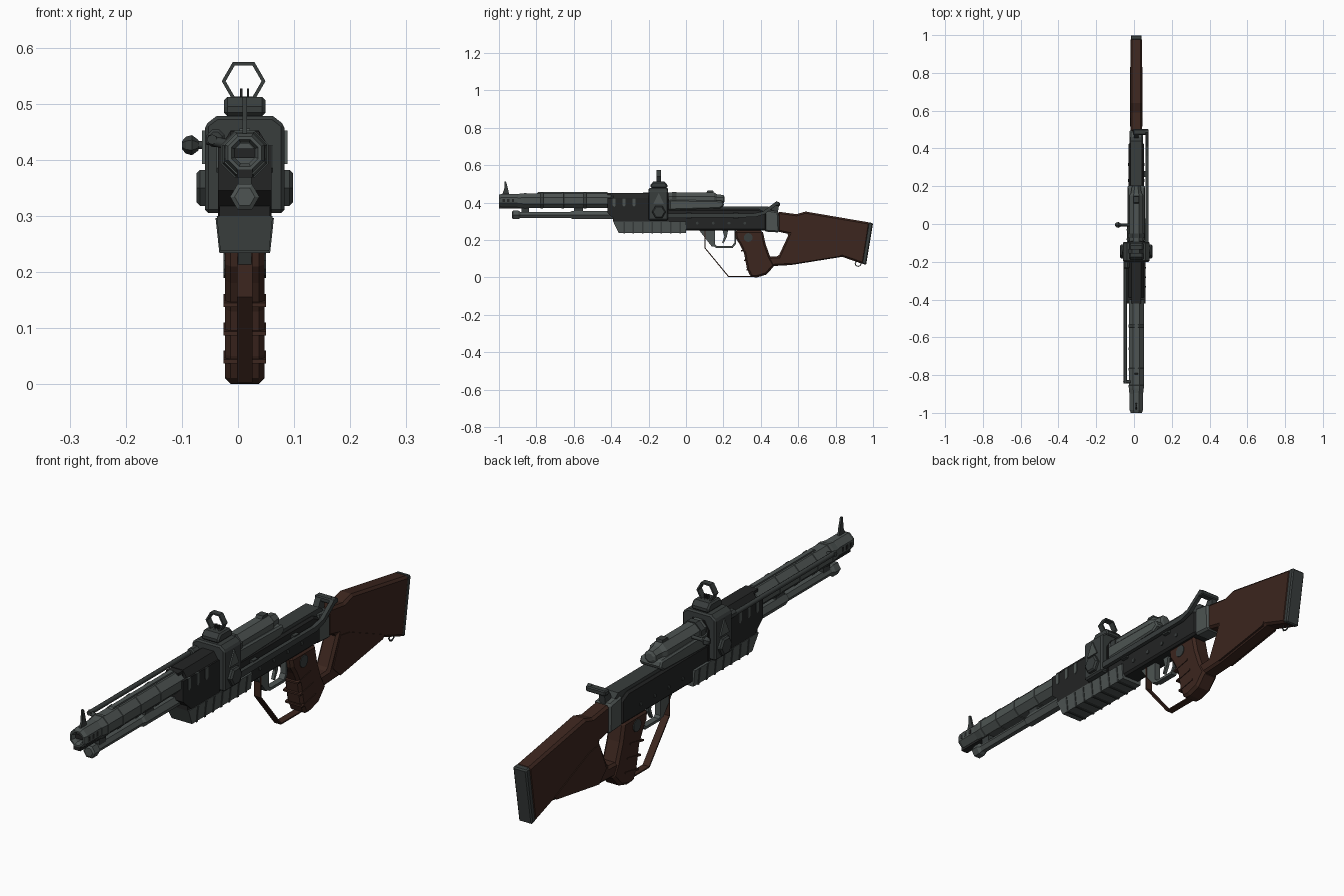
import bpy, bmesh, math
from mathutils import Vector

if "Cube" in bpy.data.objects:
    bpy.data.objects.remove(bpy.data.objects["Cube"])

C = 0.012  # lateral centre of the rifle body

def mat(name, col):
    m = bpy.data.materials.new(name)
    m.diffuse_color = (*col, 1)
    m.use_nodes = True
    m.node_tree.nodes["Principled BSDF"].inputs["Base Color"].default_value = m.diffuse_color
    return m

STEEL = mat("steel", (0.075, 0.088, 0.085))
MID = mat("gunmetal", (0.04, 0.047, 0.046))
DARK = mat("dark_metal", (0.017, 0.018, 0.018))
WOOD = mat("wood", (0.045, 0.019, 0.013))

def finish(name, bm, m, bevel=0):
    bmesh.ops.recalc_face_normals(bm, faces=bm.faces)
    me = bpy.data.meshes.new(name)
    bm.to_mesh(me)
    bm.free()
    ob = bpy.data.objects.new(name, me)
    bpy.context.collection.objects.link(ob)
    me.materials.append(m)
    if bevel:
        b = ob.modifiers.new("chamfer", 'BEVEL')
        b.width, b.segments, b.limit_method = bevel, 1, 'ANGLE'
        b.angle_limit = math.radians(50)
    return ob

def extrude(name, pts, a, b, m, axis='x', bevel=0, low=None):
    """Extrude a (y,z) profile along x, or an (x,z) profile along y. low=(z, factor) narrows below z."""
    bm = bmesh.new()
    put = (lambda p, d: (d, p[0], p[1])) if axis == 'x' else (lambda p, d: (p[0], d, p[1]))
    A, B = ([bm.verts.new(put(p, d)) for p in pts] for d in (a, b))
    bm.faces.new(A)
    bm.faces.new(B[::-1])
    for i in range(len(pts)):
        j = (i + 1) % len(pts)
        bm.faces.new((A[i], B[i], B[j], A[j]))
    if low:
        for v in bm.verts:
            if v.co.z < low[0]:
                v.co.x = C + (v.co.x - C) * low[1]
    return finish(name, bm, m, bevel)

def slab(name, pts, half, m, **k):
    return extrude(name, pts, C - half, C + half, m, **k)

def box(name, x, y, z, m, bevel=0):
    return extrude(name, [(y[0], z[0]), (y[1], z[0]), (y[1], z[1]), (y[0], z[1])], x[0], x[1], m, bevel=bevel)

def lathe(name, prof, centre, m, n=8, axis='y', turn=0.5, closed=False):
    """Spin (position, radius) pairs round an axis; closed joins the last ring to the first."""
    bm = bmesh.new()
    rings = []
    for d, r in prof:
        ring = []
        for i in range(n):
            t = 2 * math.pi * (i + turn) / n
            u, w = r * math.cos(t), r * math.sin(t)
            co = (u, d, w) if axis == 'y' else (d, u, w) if axis == 'x' else (u, w, d)
            ring.append(bm.verts.new(Vector(co) + Vector(centre)))
        rings.append(ring)
    pairs = list(zip(rings, rings[1:])) + ([(rings[-1], rings[0])] if closed else [])
    for p, q in pairs:
        for i in range(n):
            j = (i + 1) % n
            bm.faces.new((p[i], p[j], q[j], q[i]))
    if not closed:
        bm.faces.new(rings[0])
        bm.faces.new(rings[-1])
    return finish(name, bm, m)

def rod(name, path, r, m, res=2, cyclic=False):
    cu = bpy.data.curves.new(name, 'CURVE')
    cu.dimensions, cu.bevel_depth, cu.bevel_resolution, cu.use_fill_caps = '3D', r, res, True
    s = cu.splines.new('POLY')
    s.points.add(len(path) - 1)
    for p, co in zip(s.points, path):
        p.co = (*co, 1)
    s.use_cyclic_u = cyclic
    ob = bpy.data.objects.new(name, cu)
    bpy.context.collection.objects.link(ob)
    cu.materials.append(m)
    return ob

# Barrel with flared hollow muzzle, collars and under-rib
lathe("barrel", [(-0.9, .039), (-0.87, .043), (-0.4, .043), (-0.4, .02), (-0.9, .02)], (C, 0, .41), STEEL, closed=True)
lathe("muzzle", [(-1, .032), (-.985, .038), (-.9, .038), (-.88, .03), (-.88, .02), (-.985, .02), (-1, .026)],
      (C, 0, .412), STEEL, closed=True)
for y in (-.86, -.77, -.66, -.54):
    lathe("barrel_collar", [(y - .008, .04), (y - .006, .0455), (y + .006, .0455), (y + .008, .04)], (C, 0, .41), STEEL)
slab("muzzle_under_rib", [(-1, .368), (-.84, .368), (-.84, .385), (-1, .385)], .014, DARK)
for y in (-.975, -.95, -.925):
    box("muzzle_vent", (C - .036, C + .036), (y - .006, y + .006), (.403, .42), DARK)
slab("barrel_top_rib", [(-.8, .445), (-.42, .445), (-.42, .456), (-.79, .456)], .009, STEEL)

# Front sight blade
slab("front_sight", [(-.985, .44), (-.945, .44), (-.952, .475), (-.962, .512), (-.97, .512), (-.972, .47)], .004, MID)

# Tube under the barrel
lathe("lower_tube", [(-.93, .018), (-.925, .026), (-.895, .026), (-.885, .018), (-.62, .018), (-.61, .024), (-.38, .024)],
      (C, 0, .334), STEEL, n=6, turn=0)
slab("tube_bracket", [(-.88, .34), (-.84, .34), (-.84, .39), (-.88, .39)], .012, MID)
slab("tube_rear_bracket", [(-.6, .34), (-.55, .34), (-.55, .39), (-.6, .39)], .012, MID)

# Operating rod on the left
rod("left_rod", [(-.046, -.845, .436), (-.046, -.18, .436)], .009, MID)
rod("left_rod_crank", [(-.055, -.835, .436), (C, -.835, .42)], .009, MID)
lathe("left_rod_socket", [(-.235, .012), (-.23, .017), (-.18, .017)], (-.04, 0, .438), MID)

# Vented handguard
hx, top = .045, .452
extrude("handguard", [(C - hx, .3), (C + hx, .3), (C + hx, .42), (C + .025, top), (C - .025, top), (C - hx, .42)],
        -.39, -.09, DARK, axis='y')
slab("handguard_cheek", [(-.42, .345), (-.37, .3), (-.2, .3), (-.2, .425), (-.42, .425)], .048, DARK)
slab("handguard_nose", [(-.42, .36), (-.38, .36), (-.38, .45), (-.42, .45)], .026, DARK)
for i in range(3):
    y = -.392 + i * .053
    slab("handguard_slot", [(y, .385), (y + .008, .377), (y + .016, .385), (y + .016, .425), (y, .425)], .05, STEEL)

# Ribbed forend
slab("forend", [(-.39, .3), (-.36, .237), (0, .237), (0, .3)], .05, STEEL, low=(.26, .87))
for i in range(7):
    y = -.335 + i * .05
    slab("forend_rib", [(y, .296), (y, .234), (y + .008, .234), (y + .008, .296)], .052, MID, low=(.26, .87))

# Central sight block with side discs and plates
w = .071
extrude("central_block", [(C - w, .305), (C + w, .305), (C + w, .462), (C + .05, .478), (C - .05, .478), (C - w, .462)],
        -.2, -.095, MID, axis='y', bevel=.006)
for s in (-1, 1):
    lathe("side_disc", [(s * .06, .037), (s * .08, .037), (s * .086, .03)], (C, -.145, .35), MID, n=6, turn=0, axis='x')
    a, b = sorted((C + s * .07, C + s * .076))
    extrude("side_triangle", [(-.175, .392), (-.118, .392), (-.146, .452)], a, b, STEEL)
slab("sight_base", [(-.19, .478), (-.1, .478), (-.1, .495), (-.115, .512), (-.175, .512), (-.19, .495)], .037, MID, bevel=.006)
for s in (-1, 1):
    box("sight_pin", (C + s * .006 - .002, C + s * .006 + .002), (-.15, -.138), (.51, .527), DARK)

# Hexagonal ring sight
lathe("ring_sight", [(-.012, .039), (.012, .039), (.012, .032), (-.012, .032)], (.01, -.145, .54), MID, n=6, turn=0, closed=True)

# Receiver
slab("receiver_lower", [(-.2, .25), (.43, .25), (.43, .345), (.39, .365), (-.2, .365)], .04, DARK, bevel=.008)
slab("receiver_upper", [(-.1, .355), (.43, .35), (.46, .362), (.44, .378), (-.1, .378)], .03, MID)
slab("receiver_tang", [(.42, .245), (.5, .24), (.495, .352), (.42, .365)], .036, STEEL, bevel=.008)
for i in range(4):
    lathe("receiver_stud", [(-.043, .008), (.043, .008)], (C, .06 + i * .085, .29), MID, n=6, axis='x')

# Bolt housing with rear cap
slab("bolt_housing", [(-.09, .36), (.18, .368), (.205, .385), (.195, .41), (-.09, .415)], .046, STEEL, bevel=.006)
lathe("bolt_cylinder", [(-.1, .04), (.15, .04), (.165, .03), (.2, .025), (.205, .015)], (C, 0, .417), STEEL)
slab("bolt_rear_lug", [(.1, .44), (.15, .44), (.145, .464), (.115, .464)], .014, MID)
lathe("bolt_band", [(-.075, .046), (-.05, .046)], (C, 0, .415), MID)

# Bolt handle with faceted knob
rod("bolt_handle", [(-.07, -.005, .426), (0, -.005, .426)], .007, MID)
lathe("bolt_knob", [(-.1, .007), (-.093, .015), (-.082, .018), (-.07, .009)], (0, -.005, .426), MID, n=6, axis='x')

# Lever bar on the right, rising to the rear
slope = [(-.1, .318), (.37, .322), (.42, .338), (.5, .398), (.485, .408), (.41, .352), (.36, .342), (-.1, .342)]
extrude("lever_bar", slope, .062, .078, MID)
box("lever_crossbar", (-.005, .078), (.472, .502), (.382, .402), MID, bevel=.004)
slab("lever_post", [(.44, .34), (.49, .34), (.5, .4), (.475, .4)], .012, MID)
for y in (.0, .25):
    box("lever_guide", (.045, .066), (y, y + .03), (.315, .346), MID)

# Trigger group
slab("guard_front", [(.07, .252), (.15, .252), (.15, .165), (.138, .165)], .012, STEEL)
guard = [(.145, .252), (.145, .168), (.16, .158), (.25, .158), (.268, .18), (.268, .252),
         (.258, .252), (.258, .185), (.246, .168), (.165, .168), (.155, .176), (.155, .252)]
slab("trigger_guard", guard, .012, STEEL)
slab("trigger", [(.195, .252), (.225, .252), (.218, .215), (.2, .182), (.193, .186), (.205, .218)], .006, STEEL)

# Hand strap in front of the grip
strap = [(.1, .25), (.1, .155), (.225, .003), (.36, .003), (.36, .008), (.228, .008), (.105, .157), (.105, .25)]
slab("hand_strap", strap, .014, WOOD)

# Pistol grip with raised bands and a round cap
grip = [(.26, .25), (.41, .25), (.425, .18), (.45, .11), (.475, .065), (.43, .015), (.38, .0), (.345, .002),
        (.325, .05), (.31, .13), (.285, .18), (.265, .21)]
slab("pistol_grip", grip, .035, WOOD, bevel=.01)
for y, z in ((.336, .037), (.322, .087), (.306, .138)):
    slab("grip_band", [(y - .012, z), (y + .07, z + .016), (y + .07, z + .023), (y - .012, z + .007)], .0375, WOOD)
lathe("grip_cap", [(-.038, .024), (.038, .024)], (C, .333, .213), MID, n=10, axis='x')

# Skeleton stock, raised lower panel, butt plate, sling loop
stock = [(.49, .352), (.59, .338), (.64, .352), (.985, .293), (.95, .07), (.835, .11), (.56, .066), (.45, .06),
         (.43, .11), (.495, .113), (.55, .232), (.49, .245)]
slab("stock", stock, .031, WOOD, bevel=.009)
slab("stock_panel", [(.56, .225), (.62, .215), (.83, .125), (.82, .112), (.56, .071), (.515, .115)], .034, WOOD)
slab("butt_plate", [(.975, .295), (1, .29), (.963, .066), (.94, .074)], .029, MID, bevel=.005)
ring = [(C, .92 + .016 * math.cos(t), .073 + .014 * math.sin(t)) for t in [i * math.pi / 4 for i in range(8)]]
rod("sling_loop", ring, .003, MID, res=1, cyclic=True)
